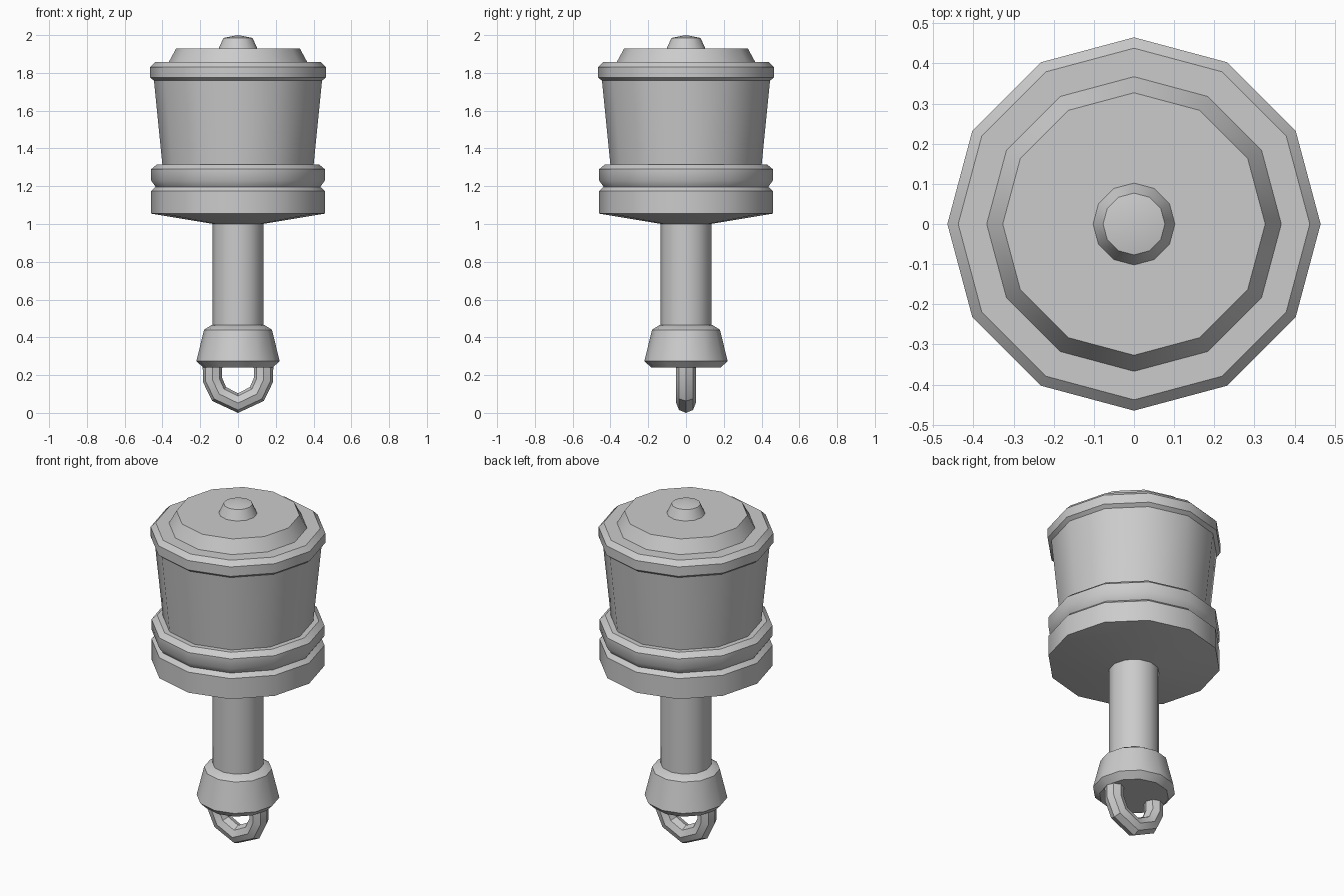
import bpy, bmesh, math
from mathutils import Matrix

SIDES = 12

cube = bpy.data.objects.get("Cube")
if cube:
    bpy.data.objects.remove(cube, do_unlink=True)

grey = bpy.data.materials.new("plain grey")
grey.use_nodes = True
colour = (0.6, 0.6, 0.6, 1)
grey.diffuse_color = colour
grey.node_tree.nodes["Principled BSDF"].inputs["Base Color"].default_value = colour


def finish(obj):
    """Give the part its colour and smooth it, keeping hard edges."""
    obj.data.materials.clear()
    obj.data.materials.append(grey)
    bpy.ops.object.select_all(action='DESELECT')
    obj.select_set(True)
    bpy.context.view_layer.objects.active = obj
    bpy.ops.object.shade_smooth_by_angle(angle=math.radians(35))


def lathe(name, profile):
    """Turn a (radius, height) profile around z, bottom to top."""
    bm = bmesh.new()
    verts = [bm.verts.new((r, 0, z)) for r, z in profile]
    edges = [bm.edges.new(pair) for pair in zip(verts, verts[1:])]
    bmesh.ops.spin(bm, geom=verts + edges, cent=(0, 0, 0), axis=(0, 0, 1),
                   angle=math.tau, steps=SIDES)
    bmesh.ops.remove_doubles(bm, verts=bm.verts, dist=0.0005)
    bmesh.ops.recalc_face_normals(bm, faces=bm.faces)
    mesh = bpy.data.meshes.new(name)
    bm.to_mesh(mesh)
    bm.free()
    obj = bpy.data.objects.new(name, mesh)
    bpy.context.collection.objects.link(obj)
    finish(obj)


# Head: two stacked flanges, tapered canister, lid and knob
lathe("base_flange", [(0, 1.0), (0.13, 1.0), (0.46, 1.055), (0.46, 1.175),
                      (0.435, 1.197), (0, 1.197)])
lathe("upper_flange", [(0, 1.195), (0.435, 1.195), (0.46, 1.23), (0.46, 1.29),
                       (0.43, 1.315), (0, 1.315)])
lathe("canister", [(0, 1.31), (0.4, 1.31), (0.445, 1.76), (0, 1.76)])
lathe("lid", [(0, 1.755), (0.44, 1.755), (0.465, 1.775), (0.465, 1.83),
              (0.438, 1.857), (0.367, 1.857), (0.327, 1.93), (0, 1.93)])
lathe("knob", [(0, 1.925), (0.102, 1.93), (0.077, 1.985), (0, 2.0)])

# Handle and its flared end cap
lathe("handle", [(0, 0.4), (0.135, 0.4), (0.135, 1.01), (0, 1.01)])
lathe("end_cap", [(0, 0.24), (0.185, 0.24), (0.22, 0.275), (0.18, 0.44),
                  (0.14, 0.465), (0, 0.465)])

# Pull ring: a bent eight-sided tube hanging from the end cap
half = [(0.135, 0.26), (0.135, 0.175), (0.1, 0.1)]
path = half + [(0, 0.052)] + [(-x, z) for x, z in reversed(half)]
curve = bpy.data.curves.new("pull_ring", 'CURVE')
curve.dimensions = '3D'
curve.bevel_depth = 0.052
curve.bevel_resolution = 2
spline = curve.splines.new('POLY')
spline.points.add(len(path) - 1)
for point, (x, z) in zip(spline.points, path):
    point.co = (x, 0, z, 1)
ring = bpy.data.objects.new("pull_ring", curve)
bpy.context.collection.objects.link(ring)
bpy.ops.object.select_all(action='DESELECT')
ring.select_set(True)
bpy.context.view_layer.objects.active = ring
bpy.ops.object.convert(target='MESH')
finish(bpy.context.view_layer.objects.active)
